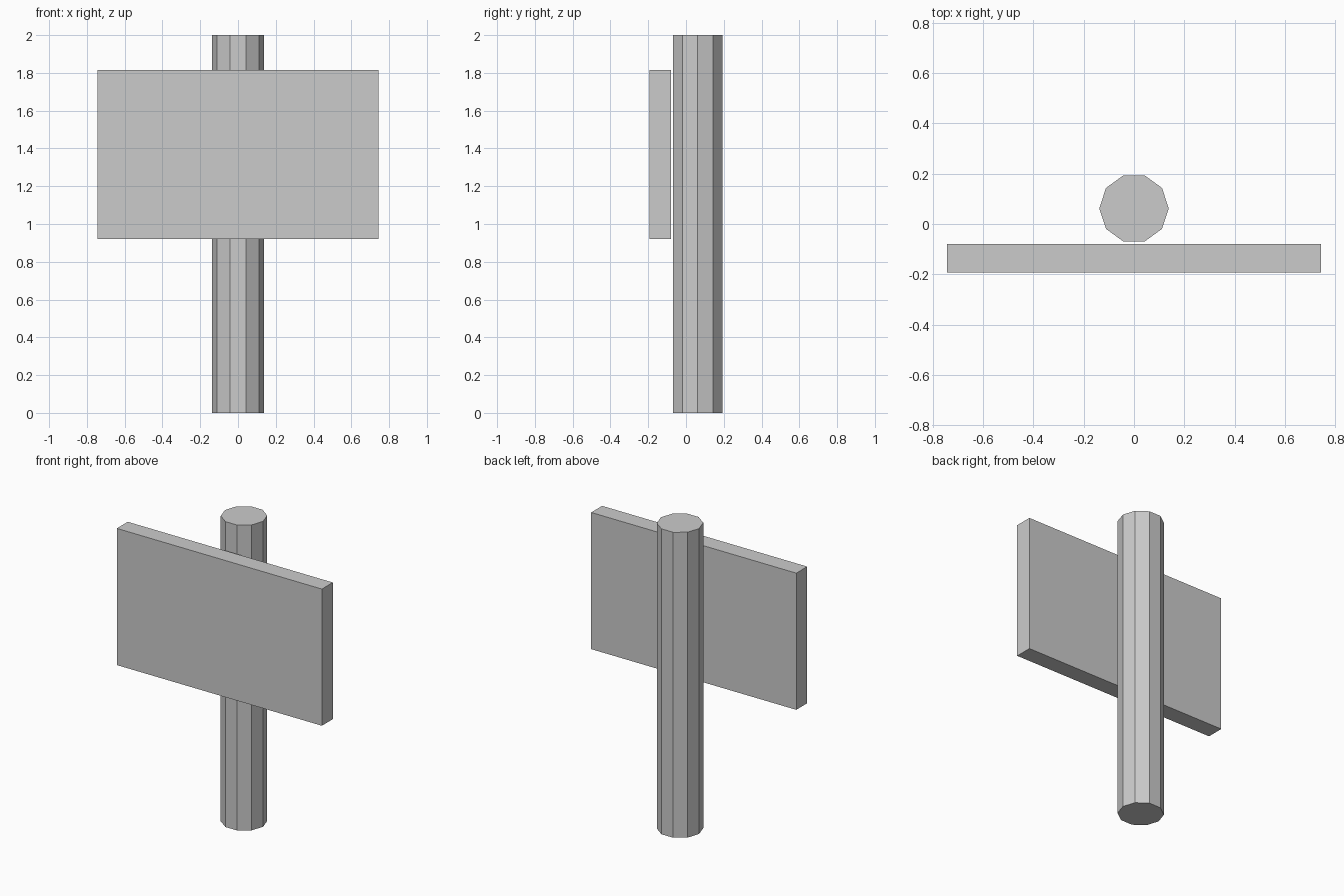
import bpy
import math

if "Cube" in bpy.data.objects:
    bpy.data.objects.remove(bpy.data.objects["Cube"])

# post: ten-sided pole with corners pointing along x
bpy.ops.mesh.primitive_cylinder_add(
    vertices=10, radius=0.138, depth=2.0,
    location=(0, 0.062, 1.0), rotation=(0, 0, math.pi / 2))
bpy.context.object.name = "post"

# sign board: flat panel just in front of the post
bpy.ops.mesh.primitive_cube_add(size=1, location=(0, -0.1365, 1.368))
board = bpy.context.object
board.name = "sign_board"
board.scale = (1.486, 0.113, 0.895)
bpy.ops.object.transform_apply(location=False, rotation=False, scale=True)
